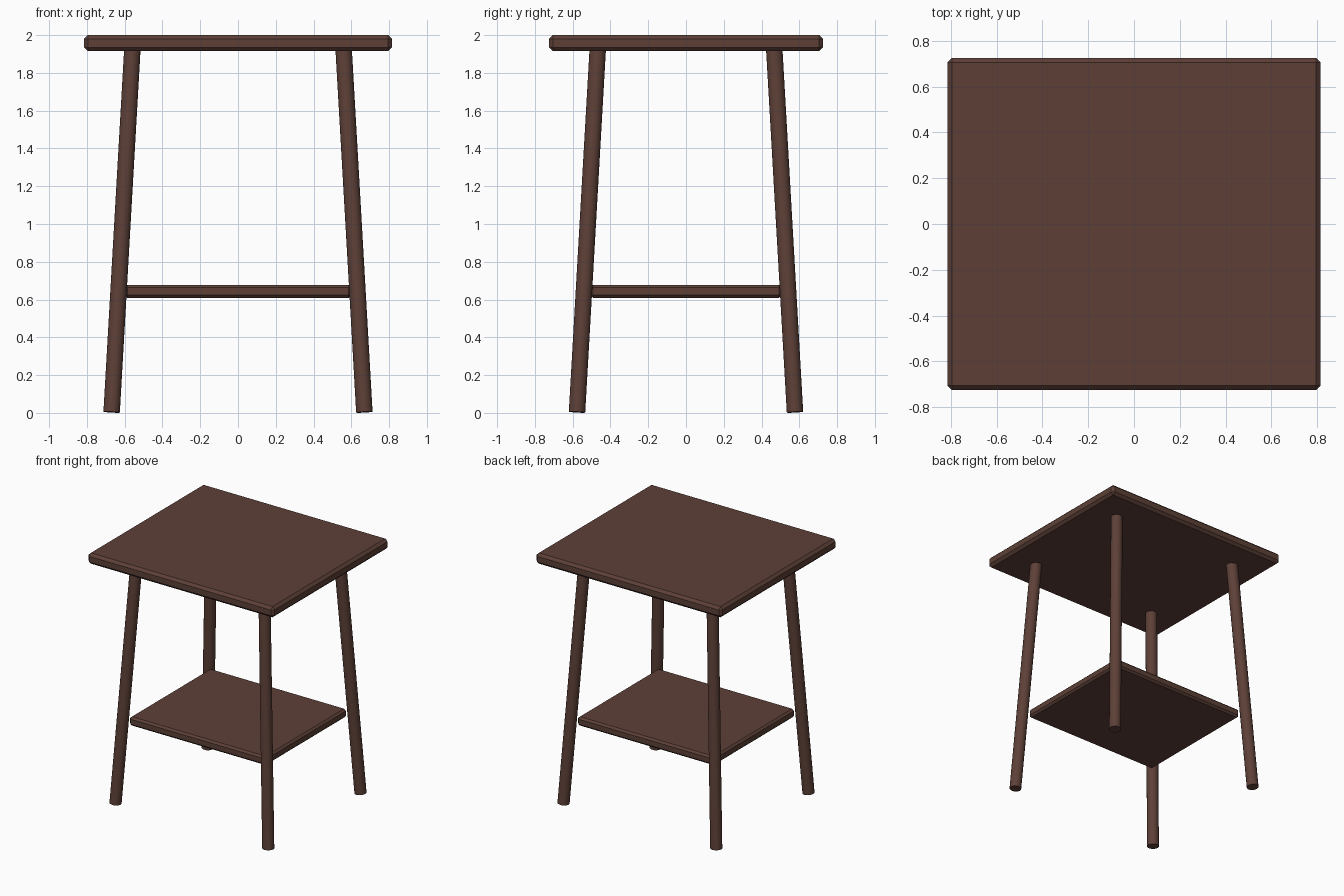
import bpy
import math
from mathutils import Vector

cube = bpy.data.objects.get("Cube")
if cube:
    bpy.data.objects.remove(cube, do_unlink=True)

# Dark brown wood
wood = bpy.data.materials.new("dark_brown_wood")
wood.use_nodes = True
wood.diffuse_color = (0.1095, 0.0513, 0.0382, 1)
wood.node_tree.nodes["Principled BSDF"].inputs["Base Color"].default_value = wood.diffuse_color


def board(name, half_x, half_y, bottom, top, chamfer):
    """Rectangular board with chamfered edges."""
    bpy.ops.mesh.primitive_cube_add(size=2, location=(0, 0, (bottom + top) / 2))
    ob = bpy.context.object
    ob.name = name
    ob.scale = (half_x, half_y, (top - bottom) / 2)
    bpy.ops.object.transform_apply(location=False, rotation=False, scale=True)
    bevel = ob.modifiers.new("chamfer", "BEVEL")
    bevel.width = chamfer
    bevel.segments = 1
    ob.data.materials.append(wood)


def leg(name, foot, head, radius):
    """Round splayed leg between two points."""
    axis = head - foot
    bpy.ops.mesh.primitive_cylinder_add(
        vertices=20, radius=radius, depth=axis.length, location=(foot + head) / 2,
        rotation=axis.to_track_quat("Z", "Y").to_euler())
    ob = bpy.context.object
    ob.name = name
    ob.data.materials.append(wood)
    bpy.ops.object.shade_smooth_by_angle(angle=math.radians(40))


# Table top and lower shelf
board("table_top", 0.815, 0.725, 1.915, 2.0, 0.02)
board("lower_shelf", 0.6, 0.507, 0.608, 0.678, 0.015)

# Four legs, splayed outwards
for side, sx in (("left", 1), ("right", -1)):
    for end, sy in (("front", -1), ("back", 1)):
        leg(f"{end}_{side}_leg",
            Vector((sx * 0.669, sy * 0.577, 0.004)),
            Vector((sx * 0.559, sy * 0.467, 1.93)), 0.044)
